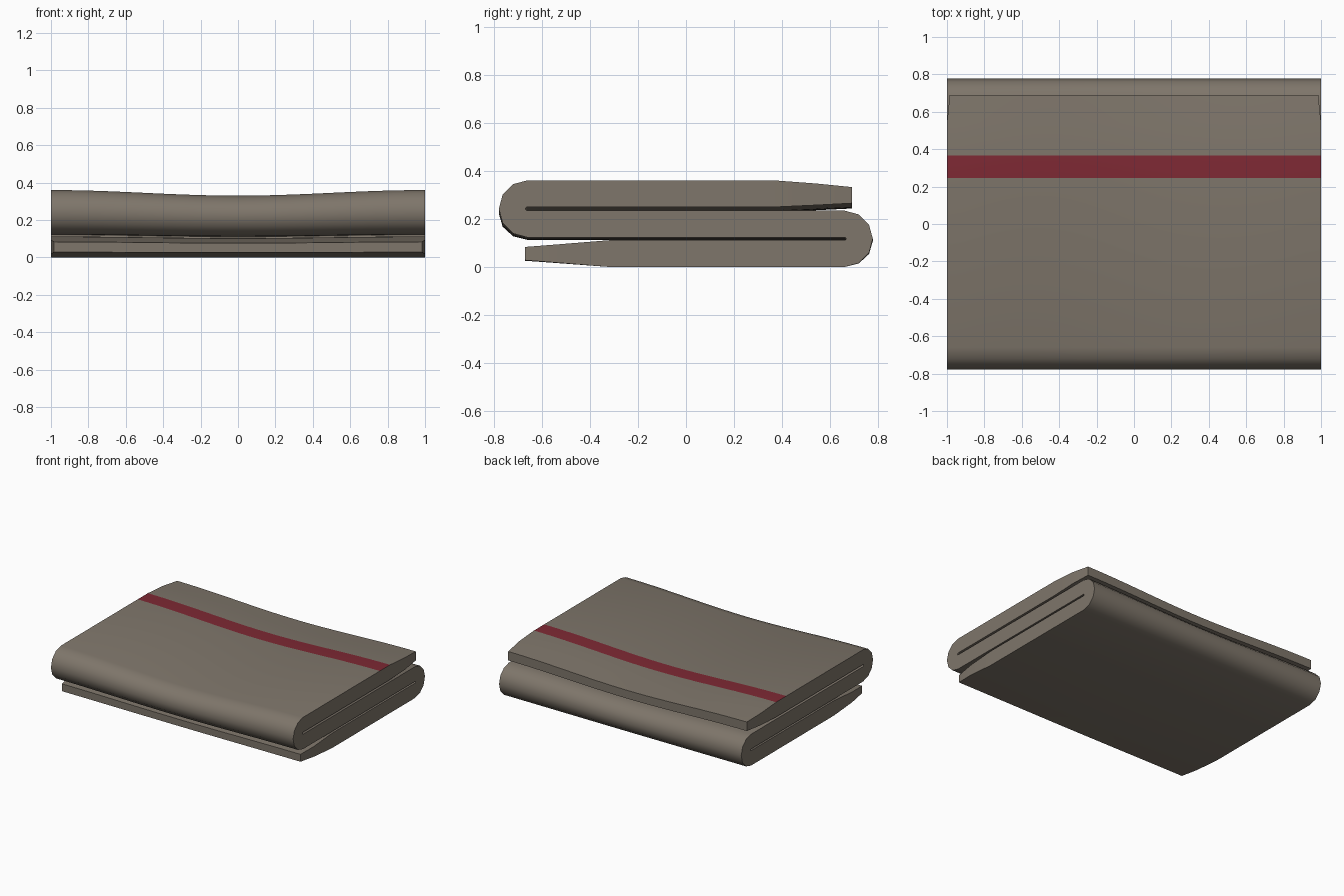
import bpy, bmesh
from math import pi, cos, sin, radians

if "Cube" in bpy.data.objects:
    bpy.data.objects.remove(bpy.data.objects["Cube"])


def material(name, color):
    m = bpy.data.materials.new(name)
    m.diffuse_color = (*color, 1)
    m.use_nodes = True
    m.node_tree.nodes["Principled BSDF"].inputs["Base Color"].default_value = m.diffuse_color
    return m


def fold(cy, cz, ra, rb, start, end, steps=6):
    """Rounded turn of the cloth: pairs of points on its two faces."""
    pairs = []
    for i in range(steps + 1):
        t = radians(start + (end - start) * i / steps)
        pairs.append(((cy + ra * cos(t), cz + ra * sin(t)),
                      (cy + rb * cos(t), cz + rb * sin(t))))
    return pairs


def layer(y, za, zb):
    return ((y, za), (y, zb))


# S-shaped section of the cloth in (y, z), from lower flap to upper flap
section = [layer(-0.67, 0.028, 0.083), layer(-0.53, 0.017, 0.094),
           layer(-0.32, 0.0, 0.111), layer(0.2, 0.0, 0.111)]
section += fold(0.66, 0.117, 0.117, 0.006, -90, 90)
section += fold(-0.66, 0.2415, 0.0075, 0.1185, -90, -270)
stripe_start = len(section)
section += [layer(0.245, 0.249, 0.36), layer(0.365, 0.249, 0.36),
            layer(0.54, 0.257, 0.347), layer(0.69, 0.265, 0.332)]

# Sweep across x with a gentle sag in the middle and slightly narrower flap ends
N = 24
bm = bmesh.new()
grid = []
for i in range(N + 1):
    x = -1 + 2 * i / N
    sag = 1 - 0.083 * (1 + cos(pi * x)) / 2
    col = []
    for k, pair in enumerate(section):
        w = 0.985 if k in (0, len(section) - 1) else 1
        col.append([bm.verts.new((x * w, y, z * sag)) for y, z in pair])
    grid.append(col)

for i in range(N):
    p, q = grid[i], grid[i + 1]
    for k in range(len(section) - 1):
        for s in (0, 1):
            f = bm.faces.new((p[k][s], q[k][s], q[k + 1][s], p[k + 1][s]))
            if s == 1 and k == stripe_start:
                f.material_index = 1
    for k in (0, -1):
        bm.faces.new((p[k][0], p[k][1], q[k][1], q[k][0]))
for col in (grid[0], grid[-1]):
    for k in range(len(section) - 1):
        bm.faces.new((col[k][0], col[k][1], col[k + 1][1], col[k + 1][0]))
bmesh.ops.recalc_face_normals(bm, faces=bm.faces)

mesh = bpy.data.meshes.new("folded_blanket")
bm.to_mesh(mesh)
bm.free()
mesh.materials.append(material("wool", (0.21, 0.18, 0.145)))
mesh.materials.append(material("red_stripe", (0.21, 0.022, 0.034)))
blanket = bpy.data.objects.new("folded_blanket", mesh)
bpy.context.collection.objects.link(blanket)
bpy.context.view_layer.objects.active = blanket
blanket.select_set(True)
bpy.ops.object.shade_smooth_by_angle(angle=radians(40))
